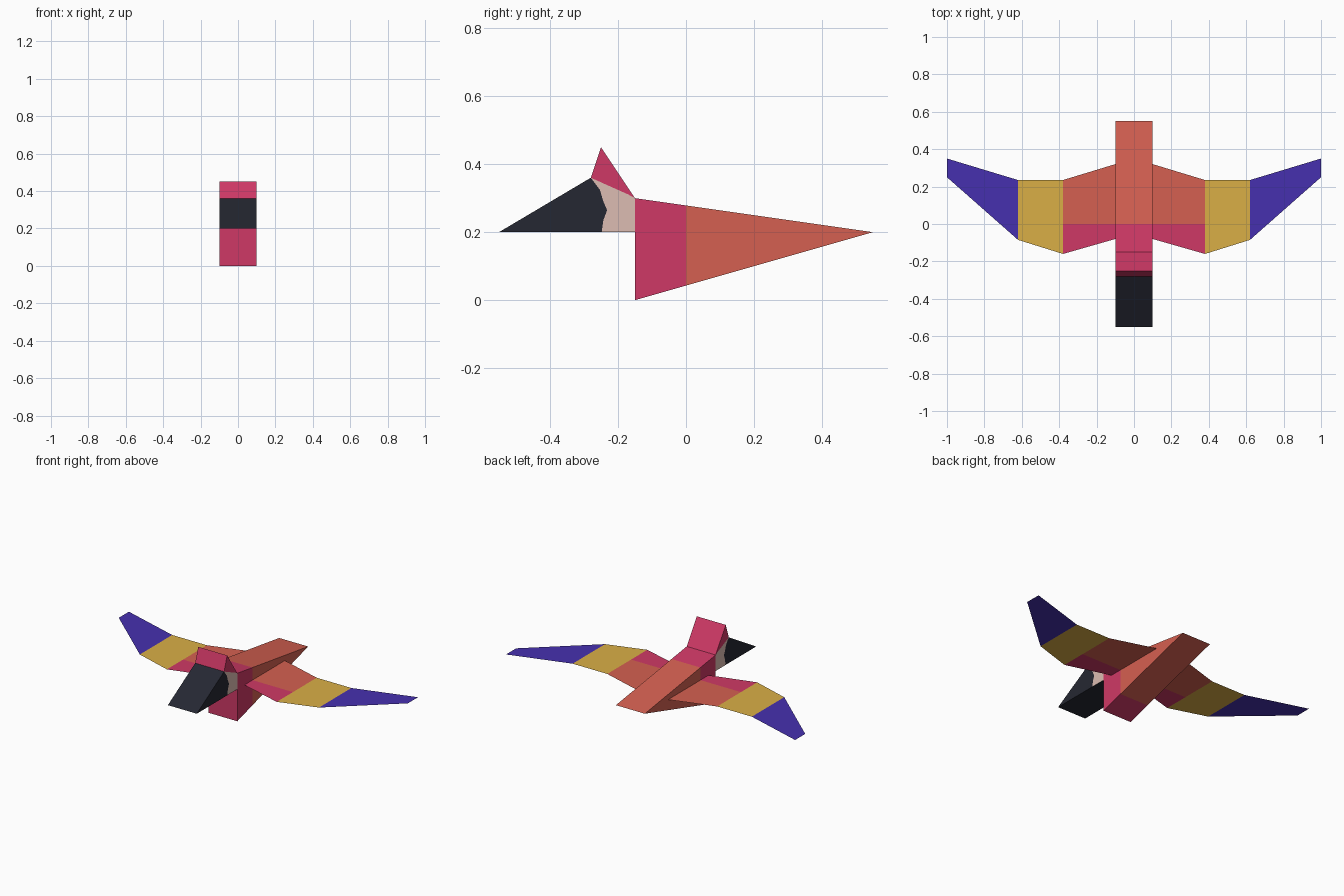
import bpy
import bmesh

if "Cube" in bpy.data.objects:
    bpy.data.objects.remove(bpy.data.objects["Cube"])


def material(name, rgb):
    # sRGB 0-255 to linear
    lin = [((c / 255 + 0.055) / 1.055) ** 2.4 if c > 10 else c / 255 / 12.92 for c in rgb]
    m = bpy.data.materials.new(name)
    m.diffuse_color = (*lin, 1)
    m.use_nodes = True
    m.node_tree.nodes["Principled BSDF"].inputs["Base Color"].default_value = m.diffuse_color
    return m


PINK = material("pink", (207, 57, 102))
ORANGE = material("orange", (213, 96, 81))
YELLOW = material("yellow", (218, 175, 70))
PURPLE = material("purple", (70, 48, 175))
CREAM = material("cream", (220, 188, 178))
BLACK = material("black", (37, 39, 50))
HALF = 0.1  # half width of body and head


def finish(name, bm, mats):
    bmesh.ops.remove_doubles(bm, verts=bm.verts, dist=1e-5)
    mesh = bpy.data.meshes.new(name)
    bm.to_mesh(mesh)
    bm.free()
    for m in mats:
        mesh.materials.append(m)
    ob = bpy.data.objects.new(name, mesh)
    bpy.context.collection.objects.link(ob)
    return ob


def slab(name, profile, mats, outer, special=()):
    """Extrude a clockwise (y, z) profile across x. Only the edges listed in
    'outer' get a wall; those in 'special' use the second material."""
    bm = bmesh.new()
    right = [bm.verts.new((HALF, y, z)) for y, z in profile]
    left = [bm.verts.new((-HALF, y, z)) for y, z in profile]
    bm.faces.new(right[::-1])
    bm.faces.new(left)
    n = len(profile)
    for i in outer:
        j = (i + 1) % n
        f = bm.faces.new((right[i], right[j], left[j], left[i]))
        f.material_index = 1 if i in special else 0
    return finish(name, bm, mats)


# Body: wedge tapering to the tail, pink chest and orange back
top0, low0 = 0.2786, 0.0429
slab("chest", [(-0.15, 0), (-0.15, 0.2), (-0.15, 0.3), (0, top0), (0, low0)],
     [PINK], [0, 2, 4])
slab("tail_body", [(0, low0), (0, top0), (0.55, 0.2)], [ORANGE], [1, 2])

# Head: beak, cheek and crest share their inner borders
border = [(-0.28, 0.36), (-0.253, 0.324), (-0.243, 0.29), (-0.232, 0.265), (-0.243, 0.235), (-0.248, 0.2)]
slab("beak", [(-0.55, 0.2)] + border, [BLACK], [0, 6])
slab("cheek", border[::-1] + [(-0.17, 0.311), (-0.15, 0.3), (-0.15, 0.2)],
     [CREAM, BLACK], [8], [8])
slab("crest", [(-0.28, 0.36), (-0.25, 0.45), (-0.15, 0.3), (-0.17, 0.311)],
     [PINK], [0, 1])

# Wings: flat sheets, stations are (x, rear y, front y)
stations = [(0.1, 0.32, -0.08), (0.38, 0.235, -0.16),
            (0.62, 0.235, -0.085), (1.0, 0.35, 0.25)]
for side, label in ((1, "right"), (-1, "left")):
    bm = bmesh.new()

    def panel(pts, mat):
        vs = [bm.verts.new((side * x, y, 0.2)) for x, y in pts]
        bm.faces.new(vs[::side]).material_index = mat

    for k, (a, b) in enumerate(zip(stations, stations[1:])):
        (xa, ra, fa), (xb, rb, fb) = a, b
        if k == 0:  # inner panel is split in two colours at y = 0
            panel([(xa, 0), (xb, 0), (xb, rb), (xa, ra)], 0)
            panel([(xa, fa), (xb, fb), (xb, 0), (xa, 0)], 1)
        else:
            panel([(xa, fa), (xb, fb), (xb, rb), (xa, ra)], k + 1)
    finish(label + "_wing", bm, [ORANGE, PINK, YELLOW, PURPLE])
